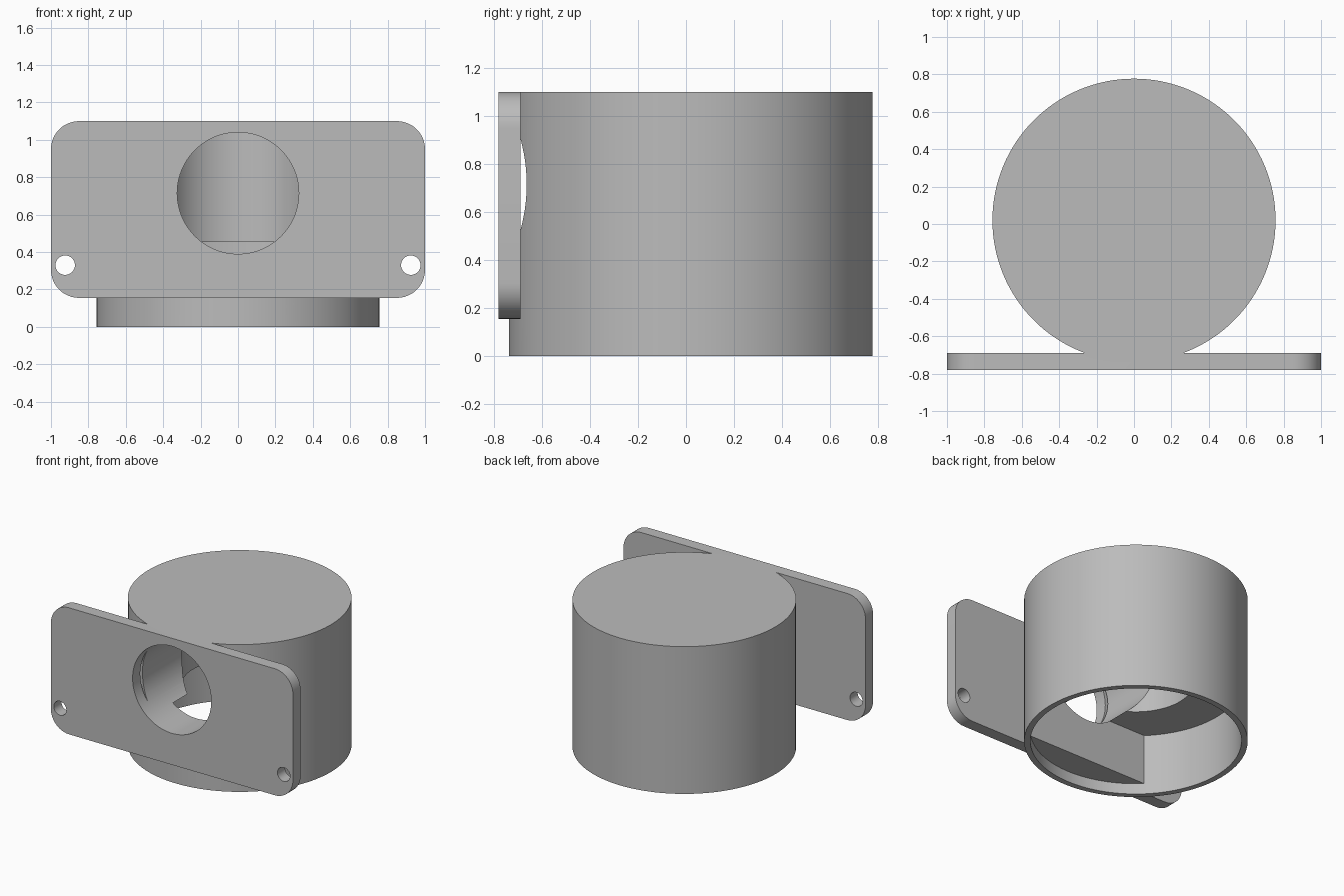
import bpy, bmesh, math
from mathutils import Matrix

if "Cube" in bpy.data.objects:
    bpy.data.objects.remove(bpy.data.objects["Cube"], do_unlink=True)

AXIS_Y = 0.02      # y of the drum's axis
TOP = 1.10
LEDGE = 0.455      # height where the wide cavity stops

grey = bpy.data.materials.new("plain grey")
grey.use_nodes = True
colour = (0.5, 0.5, 0.5, 1)
grey.diffuse_color = colour
grey.node_tree.nodes["Principled BSDF"].inputs["Base Color"].default_value = colour


def add_object(name, bm):
    bmesh.ops.recalc_face_normals(bm, faces=bm.faces[:])
    mesh = bpy.data.meshes.new(name)
    bm.to_mesh(mesh)
    bm.free()
    mesh.materials.append(grey)
    obj = bpy.data.objects.new(name, mesh)
    bpy.context.collection.objects.link(obj)
    return obj


def upright(name, radius, z0, z1, sides=128, front_of=None):
    """Vertical cylinder on the drum axis, optionally only the part in front of a y plane."""
    bm = bmesh.new()
    bmesh.ops.create_cone(bm, cap_ends=True, segments=sides, radius1=radius, radius2=radius,
                          depth=z1 - z0, matrix=Matrix.Translation((0, AXIS_Y, (z0 + z1) / 2)))
    if front_of is not None:
        cut = bmesh.ops.bisect_plane(bm, geom=bm.verts[:] + bm.edges[:] + bm.faces[:],
                                     plane_co=(0, front_of, 0), plane_no=(0, 1, 0),
                                     clear_outer=True)
        edges = [e for e in cut["geom_cut"] if isinstance(e, bmesh.types.BMEdge)]
        bmesh.ops.holes_fill(bm, edges=edges)
    return add_object(name, bm)


def bore(name, radius, x, z, y0, y1, sides=96):
    """Horizontal cylinder running front to back."""
    bm = bmesh.new()
    place = Matrix.Translation((x, (y0 + y1) / 2, z)) @ Matrix.Rotation(math.pi / 2, 4, 'X')
    bmesh.ops.create_cone(bm, cap_ends=True, segments=sides, radius1=radius, radius2=radius,
                          depth=y1 - y0, matrix=place)
    return add_object(name, bm)


def rounded_plate(name, half, z0, z1, y0, y1, radius, steps=12):
    """Upright plate with rounded corners."""
    bm = bmesh.new()
    corners = [(half - radius, z1 - radius), (radius - half, z1 - radius),
               (radius - half, z0 + radius), (half - radius, z0 + radius)]
    ring = []
    for i, (cx, cz) in enumerate(corners):
        for s in range(steps + 1):
            a = math.pi / 2 * (i + s / steps)
            ring.append(bm.verts.new((cx + radius * math.cos(a), y0, cz + radius * math.sin(a))))
    face = bm.faces.new(ring)
    out = bmesh.ops.extrude_face_region(bm, geom=[face])
    moved = [v for v in out["geom"] if isinstance(v, bmesh.types.BMVert)]
    bmesh.ops.translate(bm, verts=moved, vec=(0, y1 - y0, 0))
    return add_object(name, bm)


def combine(body, tool, operation):
    """Boolean the tool into the body and discard the tool."""
    tool.hide_render = True
    mod = body.modifiers.new(tool.name, 'BOOLEAN')
    mod.operation = operation
    mod.solver = 'EXACT'
    mod.object = tool
    bpy.context.view_layer.objects.active = body
    bpy.ops.object.modifier_apply(modifier=mod.name)
    bpy.data.objects.remove(tool, do_unlink=True)


# Drum, hollow from below
housing = upright("drum_housing", 0.757, 0, TOP)
combine(housing, upright("wide_cavity", 0.715, -0.1, LEDGE), 'DIFFERENCE')

# Solid segment behind the plate, and the mounting plate itself
combine(housing, upright("front_segment", 0.735, 0.08, LEDGE + 0.05, front_of=-0.49), 'UNION')
combine(housing, rounded_plate("mounting_plate", 1.0, 0.155, TOP, -0.78, -0.69, 0.15), 'UNION')

# Narrow upper chamber and the round window leading into it
combine(housing, upright("upper_chamber", 0.39, 0.3, 1.06, sides=96), 'DIFFERENCE')
combine(housing, bore("round_window", 0.325, 0, 0.715, -0.9, AXIS_Y), 'DIFFERENCE')

# Screw holes
for side in (-1, 1):
    combine(housing, bore("screw_hole", 0.052, side * 0.924, 0.33, -0.9, -0.6, sides=40), 'DIFFERENCE')

# Smooth curved walls, crisp edges
bpy.ops.object.select_all(action='DESELECT')
housing.select_set(True)
bpy.context.view_layer.objects.active = housing
bpy.ops.object.shade_smooth_by_angle(angle=math.radians(30))
